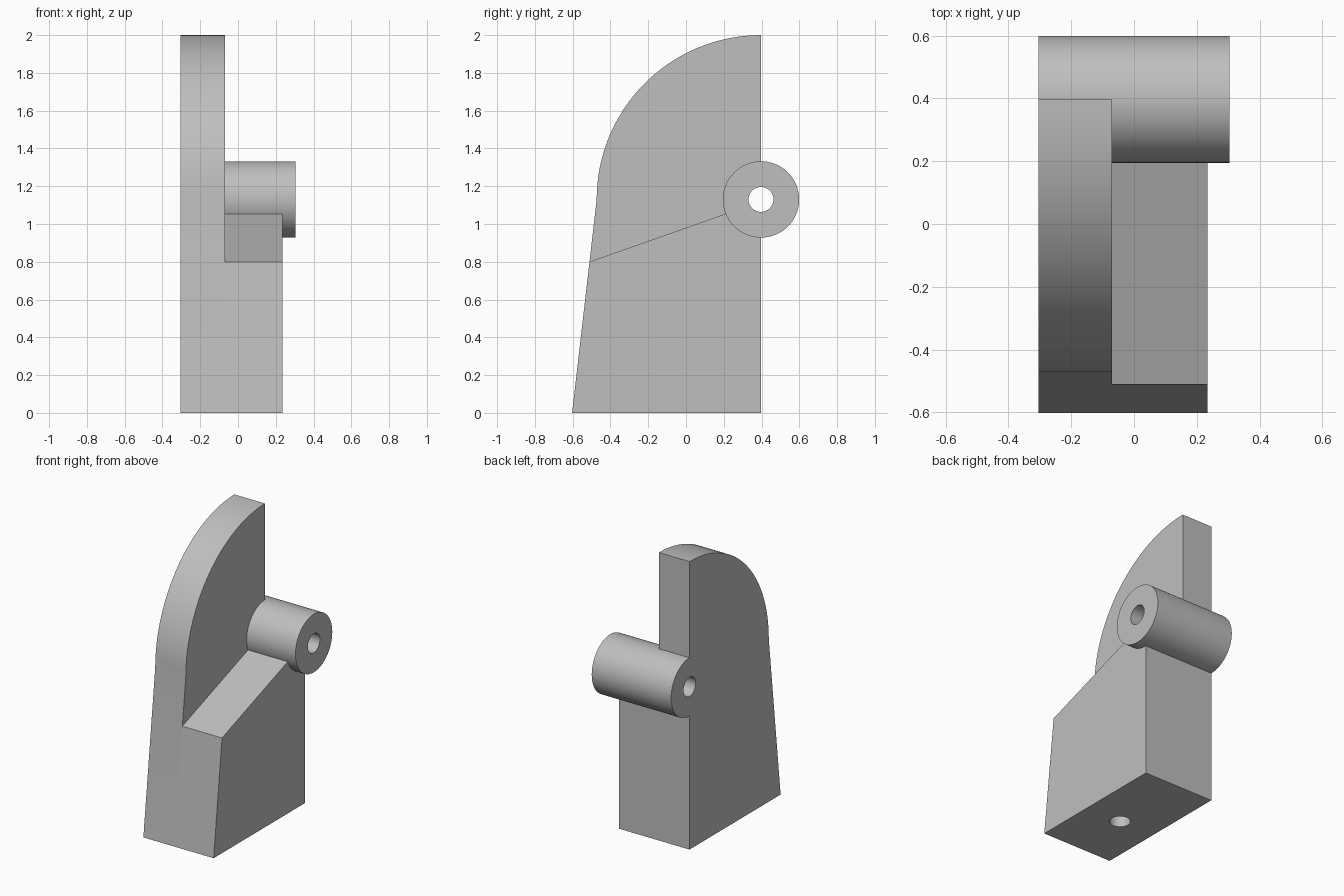
import bpy
import bmesh
from math import cos, sin, pi, radians
from mathutils import Matrix

cube = bpy.data.objects.get("Cube")
if cube:
    bpy.data.objects.remove(cube, do_unlink=True)

# Main dimensions
LEFT, STEP, BLOCK, BARREL = -0.305, -0.07, 0.235, 0.305
FRONT, BACK, PIVOT_Z = -0.603, 0.397, 1.13
ARC_R, BARREL_R, HOLE_R = 0.87, 0.202, 0.066
SHOULDER_Y = BACK - ARC_R

grey = bpy.data.materials.new("plain grey")
grey.use_nodes = True
colour = (0.52, 0.52, 0.52, 1)
grey.diffuse_color = colour
grey.node_tree.nodes["Principled BSDF"].inputs["Base Color"].default_value = colour


def make_object(name, bm):
    bmesh.ops.recalc_face_normals(bm, faces=bm.faces)
    mesh = bpy.data.meshes.new(name)
    bm.to_mesh(mesh)
    bm.free()
    mesh.materials.append(grey)
    obj = bpy.data.objects.new(name, mesh)
    bpy.context.collection.objects.link(obj)
    return obj


def side_prism(name, outline, x0, x1):
    """Extrude a (y, z) outline along x."""
    bm = bmesh.new()
    face = bm.faces.new([bm.verts.new((x0, y, z)) for y, z in outline])
    grown = bmesh.ops.extrude_face_region(bm, geom=[face])["geom"]
    moved = [v for v in grown if isinstance(v, bmesh.types.BMVert)]
    bmesh.ops.translate(bm, verts=moved, vec=(x1 - x0, 0, 0))
    return make_object(name, bm)


def circle(radius, steps=96):
    return [(BACK + radius * cos(2 * pi * i / steps),
             PIVOT_Z + radius * sin(2 * pi * i / steps)) for i in range(steps)]


def combine(target, tool, operation):
    mod = target.modifiers.new(operation.lower(), "BOOLEAN")
    mod.operation, mod.solver, mod.object = operation, "EXACT", tool
    bpy.ops.object.select_all(action="DESELECT")
    bpy.context.view_layer.objects.active = target
    target.select_set(True)
    bpy.ops.object.modifier_apply(modifier=mod.name)
    bpy.data.objects.remove(tool, do_unlink=True)


# Tall side plate with a quarter-round top
arc = [(BACK - ARC_R * sin(a), PIVOT_Z + ARC_R * cos(a))
       for a in (pi / 2 * i / 32 for i in range(33))]
bracket = side_prism("bracket_body", [(FRONT, 0), (BACK, 0)] + arc, LEFT, STEP)

# Lower block with a sloping top that aims at the pivot
lean = (SHOULDER_Y - FRONT) / PIVOT_Z
ledge_z = 0.80
block = side_prism("base_block", [(FRONT, 0), (BACK, 0), (BACK, PIVOT_Z - 0.01),
                                  (FRONT + lean * ledge_z, ledge_z)], STEP, BLOCK)
combine(bracket, block, "UNION")

# Hinge barrel, flush with the outer face of the plate
barrel = side_prism("hinge_barrel", circle(BARREL_R), LEFT, BARREL)
combine(bracket, barrel, "UNION")

# Through bore in the barrel
bore = side_prism("bore_cutter", circle(HOLE_R, 64), LEFT - 0.1, BARREL + 0.1)
combine(bracket, bore, "DIFFERENCE")

# Blind mounting hole in the underside
bm = bmesh.new()
bmesh.ops.create_cone(bm, cap_ends=True, segments=64, radius1=HOLE_R, radius2=HOLE_R,
                      depth=0.8, matrix=Matrix.Translation((-0.035, -0.18, 0)))
combine(bracket, make_object("mounting_hole_cutter", bm), "DIFFERENCE")

bpy.ops.object.shade_smooth_by_angle(angle=radians(6))
